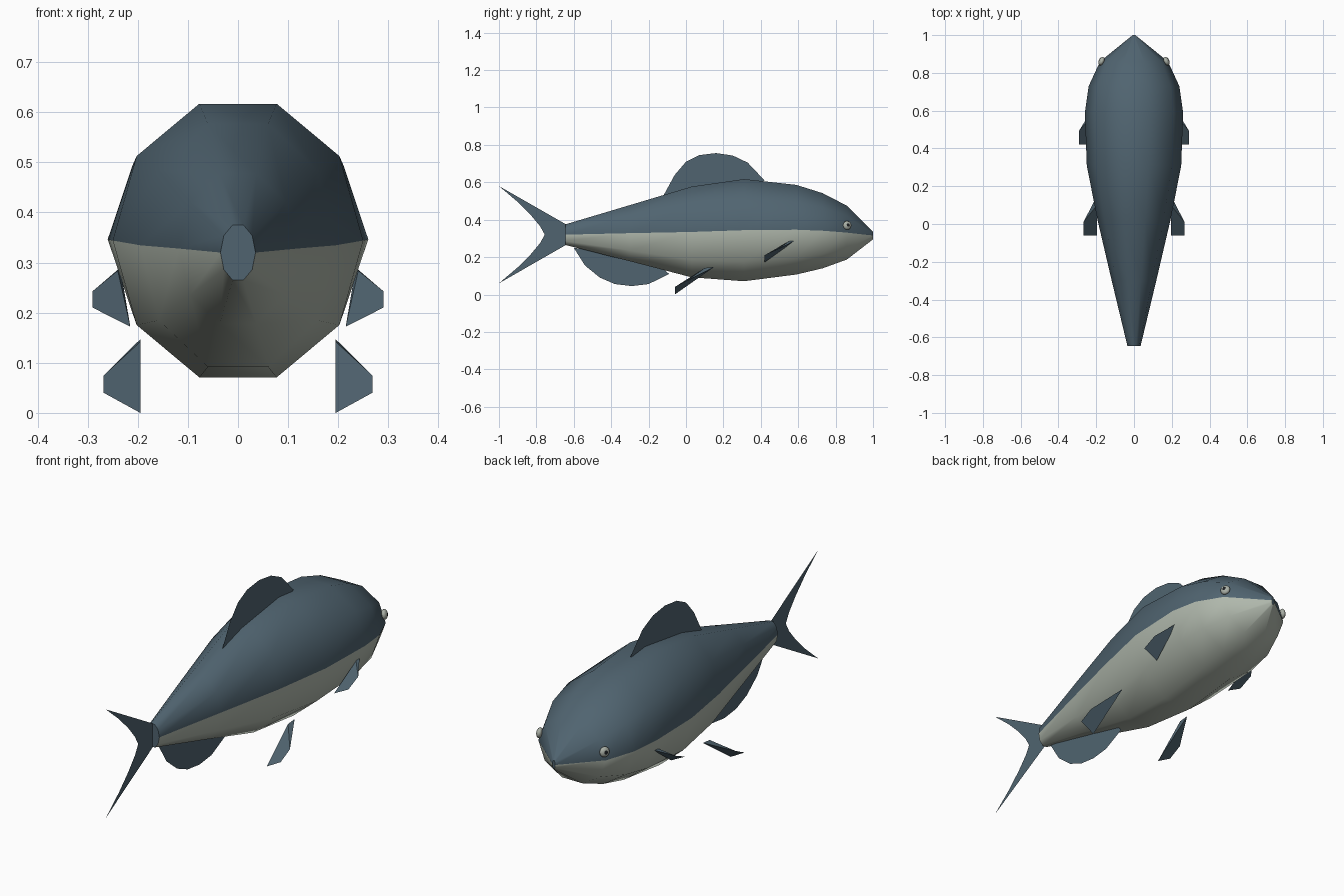
import bpy, math
from mathutils import Vector

if "Cube" in bpy.data.objects:
    bpy.data.objects.remove(bpy.data.objects["Cube"])


def material(name, rgb):
    m = bpy.data.materials.new(name)
    m.diffuse_color = (*rgb, 1)
    m.use_nodes = True
    m.node_tree.nodes["Principled BSDF"].inputs["Base Color"].default_value = m.diffuse_color
    return m


BLUE = material("slate blue", (0.080, 0.127, 0.162))
BELLY = material("pale belly grey", (0.43, 0.475, 0.41))
EYE = material("eye grey", (0.40, 0.43, 0.38))
PUPIL = material("pupil black", (0.012, 0.014, 0.016))


def make(name, verts, faces, *mats):
    me = bpy.data.meshes.new(name)
    me.from_pydata(verts, [], faces)
    for m in mats:
        me.materials.append(m)
    ob = bpy.data.objects.new(name, me)
    bpy.context.collection.objects.link(ob)
    return ob


# Body: ten-sided rings (y, half width, bottom z, top z) from tail to nose
SIDES = 10
rings = [(-0.645, 0.035, 0.265, 0.375), (-0.30, 0.118, 0.178, 0.478),
         (0.03, 0.195, 0.092, 0.577), (0.31, 0.250, 0.071, 0.617),
         (0.59, 0.260, 0.107, 0.586), (0.73, 0.240, 0.140, 0.542),
         (0.86, 0.180, 0.187, 0.475), (1.0, 0.007, 0.295, 0.336)]
verts, faces = [], []
for y, w, lo, hi in rings:
    mid, h = (lo + hi) / 2, (hi - lo) / 2 / math.sin(math.radians(72))
    for i in range(SIDES):
        a = 2 * math.pi * i / SIDES
        verts.append((w * math.cos(a), y, mid + h * math.sin(a)))
for r in range(len(rings) - 1):
    for i in range(SIDES):
        j = (i + 1) % SIDES
        a, b = r * SIDES, (r + 1) * SIDES
        faces.append((a + i, b + i, b + j, a + j))
faces.append(tuple(range(SIDES)))
faces.append(tuple(reversed(range(len(verts) - SIDES, len(verts)))))
body = make("body", verts, faces, BLUE, BELLY)
for p in body.data.polygons:
    p.use_smooth = len(p.vertices) == 4
    # lower half of every ring is pale
    if p.use_smooth and p.index % SIDES >= SIDES // 2:
        p.material_index = 1


# Flat fins on the centre plane, outlined in (y, z)
def flat_fin(name, outline):
    return make(name, [(0, y, z) for y, z in outline],
                [tuple(range(len(outline)))], BLUE)


flat_fin("dorsal_fin", [(-0.12, 0.53), (-0.06, 0.64), (0.0, 0.71), (0.07, 0.745),
                        (0.16, 0.756), (0.25, 0.743), (0.33, 0.705),
                        (0.42, 0.61), (0.31, 0.56), (0.03, 0.52)])
flat_fin("anal_fin", [(-0.60, 0.25), (-0.54, 0.155), (-0.46, 0.09), (-0.38, 0.056),
                      (-0.29, 0.045), (-0.20, 0.056), (-0.09, 0.11),
                      (-0.15, 0.16), (-0.4, 0.22)])
# Forked tail: upper lobe and lower lobe meet at the middle
for name, s in (("tail_upper_lobe", 1), ("tail_lower_lobe", -1)):
    flat_fin(name, [(y, 0.32 + s * d) for y, d in
                    [(-0.64, 0), (-0.64, 0.054), (-1.0, 0.26), (-0.90, 0.175),
                     (-0.83, 0.105), (-0.78, 0.045), (-0.755, 0)]])

# Paired fins: thin wedges (lower tip, upper tip, outer front, outer back, inner back)
wedge = [(1, 2, 3, 4), (0, 4, 3, 2), (0, 2, 1), (0, 1, 4)]
paired = {
    "pectoral_fin": [(0.235, 0.585, 0.290), (0.24, 0.55, 0.284), (0.29, 0.495, 0.243),
                     (0.29, 0.42, 0.21), (0.215, 0.42, 0.172)],
    "pelvic_fin": [(0.195, 0.15, 0.147), (0.195, 0.10, 0.142), (0.268, 0.01, 0.075),
                   (0.268, -0.06, 0.04), (0.195, -0.06, 0.0)],
}
for side, s in (("right", 1), ("left", -1)):
    for name, pts in paired.items():
        make(side + "_" + name, [(s * x, y, z) for x, y, z in pts],
             [f[::s] for f in wedge], BLUE)

    # Eyes: small flattened balls with a dark pupil on the outer pole
    bpy.ops.mesh.primitive_uv_sphere_add(segments=12, ring_count=8, radius=0.024)
    eye = bpy.context.object
    eye.name = side + "_eye"
    for m in (EYE, PUPIL):
        eye.data.materials.append(m)
    for p in eye.data.polygons:
        p.use_smooth = True
        p.material_index = int(p.center.z > 0.021)
    eye.scale = (1, 1, 0.6)
    eye.rotation_mode = 'QUATERNION'
    eye.rotation_quaternion = Vector((s, 0.45, 0.15)).to_track_quat('Z', 'Y')
    eye.location = (s * 0.172, 0.862, 0.37)
